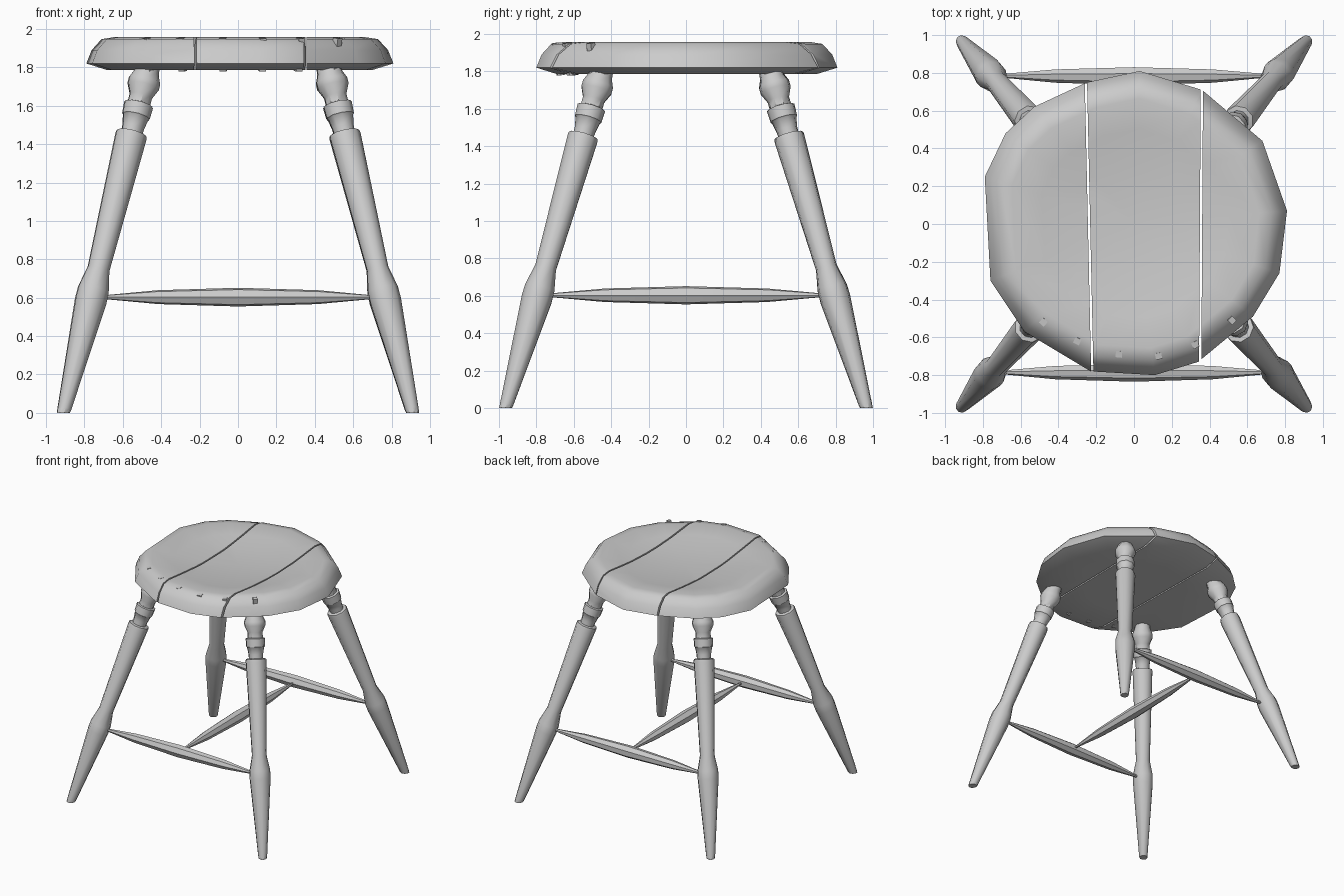
import bpy, bmesh
from math import cos, sin, pi
from mathutils import Vector

if "Cube" in bpy.data.objects:
    bpy.data.objects.remove(bpy.data.objects["Cube"])


def finish(name, bm, angle=40):
    bmesh.ops.recalc_face_normals(bm, faces=bm.faces[:])
    me = bpy.data.meshes.new(name)
    bm.to_mesh(me)
    bm.free()
    ob = bpy.data.objects.new(name, me)
    bpy.context.collection.objects.link(ob)
    bpy.ops.object.select_all(action='DESELECT')
    ob.select_set(True)
    bpy.context.view_layer.objects.active = ob
    bpy.ops.object.shade_smooth_by_angle(angle=angle * pi / 180)
    return ob


def skin(bm, rings):
    for a, b in zip(rings, rings[1:]):
        n = len(a)
        for i in range(n):
            bm.faces.new((a[i], a[(i + 1) % n], b[(i + 1) % n], b[i]))


def turned(name, start, end, profile, sides, flat_foot=False):
    """Lathe a list of (fraction, radius) around the line start-end."""
    start, end = Vector(start), Vector(end)
    axis = (end - start).normalized()
    rot = axis.to_track_quat('Z', 'Y')
    bm = bmesh.new()
    rings = []
    for t, r in profile:
        ring = []
        for i in range(sides):
            a = 2 * pi * (i + 0.5) / sides
            p = start.lerp(end, t) + rot @ Vector((r * cos(a), r * sin(a), 0))
            if flat_foot and t == 0:
                p -= axis * (p.z / axis.z)
            ring.append(bm.verts.new(p))
        rings.append(ring)
    skin(bm, rings)
    bm.faces.new(rings[0])
    bm.faces.new(rings[-1])
    return finish(name, bm)


# Seat: hand-hewn outline, rounded rim and a shallow dish
OUTLINE = [(0.03, 0.81), (-0.25, 0.75), (-0.53, 0.62), (-0.68, 0.48),
           (-0.79, 0.25), (-0.76, -0.30), (-0.58, -0.57), (-0.23, -0.78),
           (0.11, -0.80), (0.34, -0.73), (0.63, -0.49), (0.77, -0.26),
           (0.81, 0.07), (0.68, 0.44), (0.36, 0.71)]
RIM = [(0.5, 1.785), (0.86, 1.785), (1.0, 1.82), (0.965, 1.89),
       (0.90, 1.947), (0.82, 1.957), (0.62, 1.935), (0.35, 1.91)]


def seat_mesh():
    bm = bmesh.new()
    rings = [[bm.verts.new((x * s, y * s, z)) for x, y in OUTLINE]
             for s, z in RIM]
    skin(bm, rings)
    bm.faces.new(rings[0])
    centre = bm.verts.new((0, 0, 1.90))
    top = rings[-1]
    for i in range(len(top)):
        bm.faces.new((top[i], top[(i + 1) % len(top)], centre))
    return bm


def saw(bm, point, normal):
    geom = bm.verts[:] + bm.edges[:] + bm.faces[:]
    res = bmesh.ops.bisect_plane(bm, geom=geom, plane_co=point,
                                 plane_no=normal, clear_outer=True)
    cut = [e for e in res['geom_cut'] if isinstance(e, bmesh.types.BMEdge)]
    bmesh.ops.holes_fill(bm, edges=cut, sides=0)


# Three planks separated by two narrow gaps
GAP = 0.006
left_n, right_n = Vector((1, 0.022, 0)), Vector((1, -0.006, 0))
left_x, right_x = -0.238, 0.355
planks = {
    "seat_left_plank": [((left_x - GAP, 0, 0), left_n)],
    "seat_middle_plank": [((left_x + GAP, 0, 0), -left_n),
                          ((right_x - GAP, 0, 0), right_n)],
    "seat_right_plank": [((right_x + GAP, 0, 0), -right_n)],
}
for name, cuts in planks.items():
    bm = seat_mesh()
    for point, normal in cuts:
        saw(bm, point, normal)
    finish(name, bm)

# Small square pegs through the front edge of the seat
PEGS = [(-0.48, -0.52), (-0.30, -0.62), (-0.08, -0.69),
        (0.13, -0.70), (0.325, -0.64), (0.52, -0.51)]
for i, (x, y) in enumerate(PEGS):
    turned(f"seat_peg_{i + 1}", (x * 0.96, y * 0.96, 1.78), (x, y, 1.952),
           [(0, 0.024), (1, 0.024)], 4)

# Splayed turned legs: (height, radius)
LEG = [(0, 0.033), (0.02, 0.036), (0.58, 0.083), (0.64, 0.082),
       (0.75, 0.058), (1.44, 0.083), (1.455, 0.080), (1.46, 0.056),
       (1.49, 0.058), (1.54, 0.068), (1.545, 0.074), (1.605, 0.077),
       (1.61, 0.060), (1.65, 0.060), (1.70, 0.084), (1.73, 0.084),
       (1.77, 0.066), (1.82, 0.060)]
TOP = 1.82
for sy, depth in ((-1, "front"), (1, "back")):
    for sx, side in ((-1, "left"), (1, "right")):
        turned(f"{depth}_{side}_leg", (0.91 * sx, 0.965 * sy, 0),
               (0.465 * sx, 0.445 * sy, TOP),
               [(z / TOP, r) for z, r in LEG], 9, True)

# Spindle stretchers with pointed ends, joined in an H
SPINDLE = [(0, 0.008), (0.21, 0.037), (0.5, 0.050), (0.79, 0.037), (1, 0.008)]
for sy, depth in ((-1, "front"), (1, "back")):
    turned(f"{depth}_stretcher", (-0.72, 0.785 * sy, 0.603),
           (0.72, 0.785 * sy, 0.603), SPINDLE, 7)
turned("cross_stretcher", (0, -0.75, 0.603), (0, 0.75, 0.603), SPINDLE, 7)
